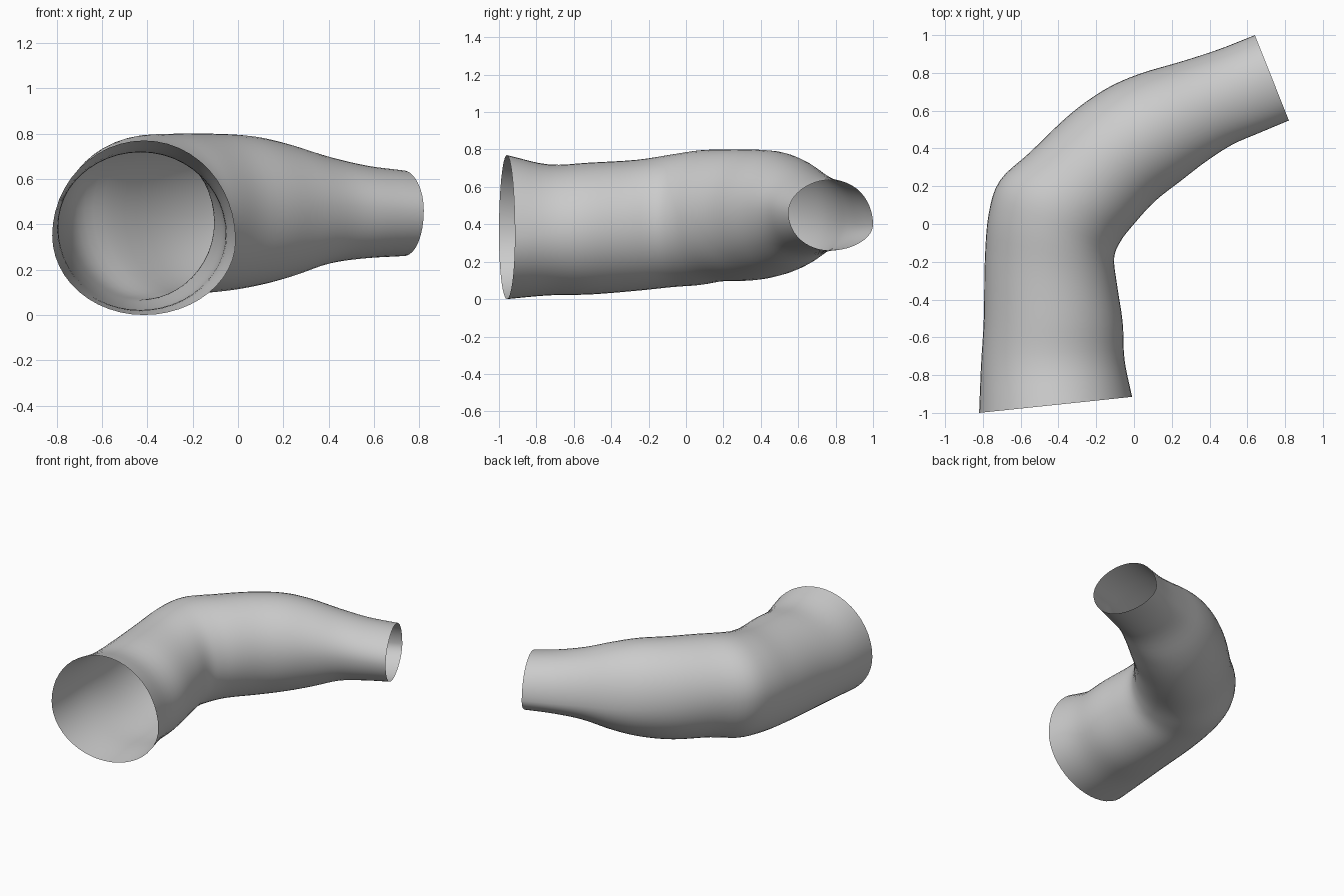
import bpy, bmesh, math
from mathutils import Vector

cube = bpy.data.objects.get("Cube")
if cube:
    bpy.data.objects.remove(cube, do_unlink=True)

# Grey cloth material
grey = bpy.data.materials.new("grey cloth")
grey.use_nodes = True
colour = (0.6, 0.6, 0.6, 1)
grey.diffuse_color = colour
grey.node_tree.nodes["Principled BSDF"].inputs["Base Color"].default_value = colour

# Sleeve sections: outer x, y, z; inner x, y, z; bottom z, top z
SECTIONS = [
    (-.82, -1.0, .35, -.01, -.915, .33, .00, .77),
    (-.81, -.75, .36, -.05, -.72, .35, .02, .72),
    (-.795, -.50, .38, -.06, -.52, .37, .025, .73),
    (-.79, -.20, .41, -.09, -.32, .39, .045, .745),
    (-.77, .05, .45, -.105, -.18, .41, .065, .775),
    (-.71, .23, .47, -.07, -.09, .43, .075, .795),
    (-.55, .38, .46, .00, .00, .45, .095, .80),
    (-.34, .58, .44, .11, .12, .46, .10, .80),
    (-.15, .715, .43, .25, .23, .47, .125, .79),
    (.03, .795, .42, .38, .33, .48, .165, .755),
    (.25, .86, .41, .52, .42, .48, .225, .70),
    (.45, .925, .40, .67, .485, .47, .25, .66),
    (.64, 1.0, .40, .82, .548, .46, .26, .638),
]
SIDES, STEPS = 48, 4


def catmull(a, b, c, d, t):
    """Smooth blend from b to c."""
    return tuple(0.5 * (2 * q + (r - p) * t + (2 * p - 5 * q + 4 * r - s) * t ** 2
                        + (3 * q - p - 3 * r + s) * t ** 3)
                 for p, q, r, s in zip(a, b, c, d))


def smooth_sections(rows):
    first = tuple(2 * a - b for a, b in zip(rows[0], rows[1]))
    last = tuple(2 * a - b for a, b in zip(rows[-1], rows[-2]))
    rows = [first, *rows, last]
    out = [catmull(*rows[i:i + 4], k / STEPS)
           for i in range(len(rows) - 3) for k in range(STEPS)]
    return out + [rows[-2]]


def ring(bm, row):
    """Rounded cross-section between the outer and inner seam points."""
    outer, inner = Vector(row[:3]), Vector(row[3:6])
    low, high = row[6:]
    verts = []
    for i in range(SIDES):
        angle = math.tau * i / SIDES
        p = outer.lerp(inner, 0.5 + 0.5 * math.cos(angle))
        s = math.sin(angle)
        p.z += ((high - p.z) if s > 0 else (p.z - low)) * s
        verts.append(bm.verts.new(p))
    return verts


# Open bent sleeve, a single sheet with no end caps
bm = bmesh.new()
rings = [ring(bm, row) for row in smooth_sections(SECTIONS)]
for a, b in zip(rings, rings[1:]):
    for i in range(SIDES):
        j = (i + 1) % SIDES
        bm.faces.new((a[i], a[j], b[j], b[i]))
bmesh.ops.recalc_face_normals(bm, faces=bm.faces)
for face in bm.faces:
    face.smooth = True
mesh = bpy.data.meshes.new("sleeve")
bm.to_mesh(mesh)
bm.free()
mesh.materials.append(grey)
sleeve = bpy.data.objects.new("sleeve", mesh)
bpy.context.collection.objects.link(sleeve)
